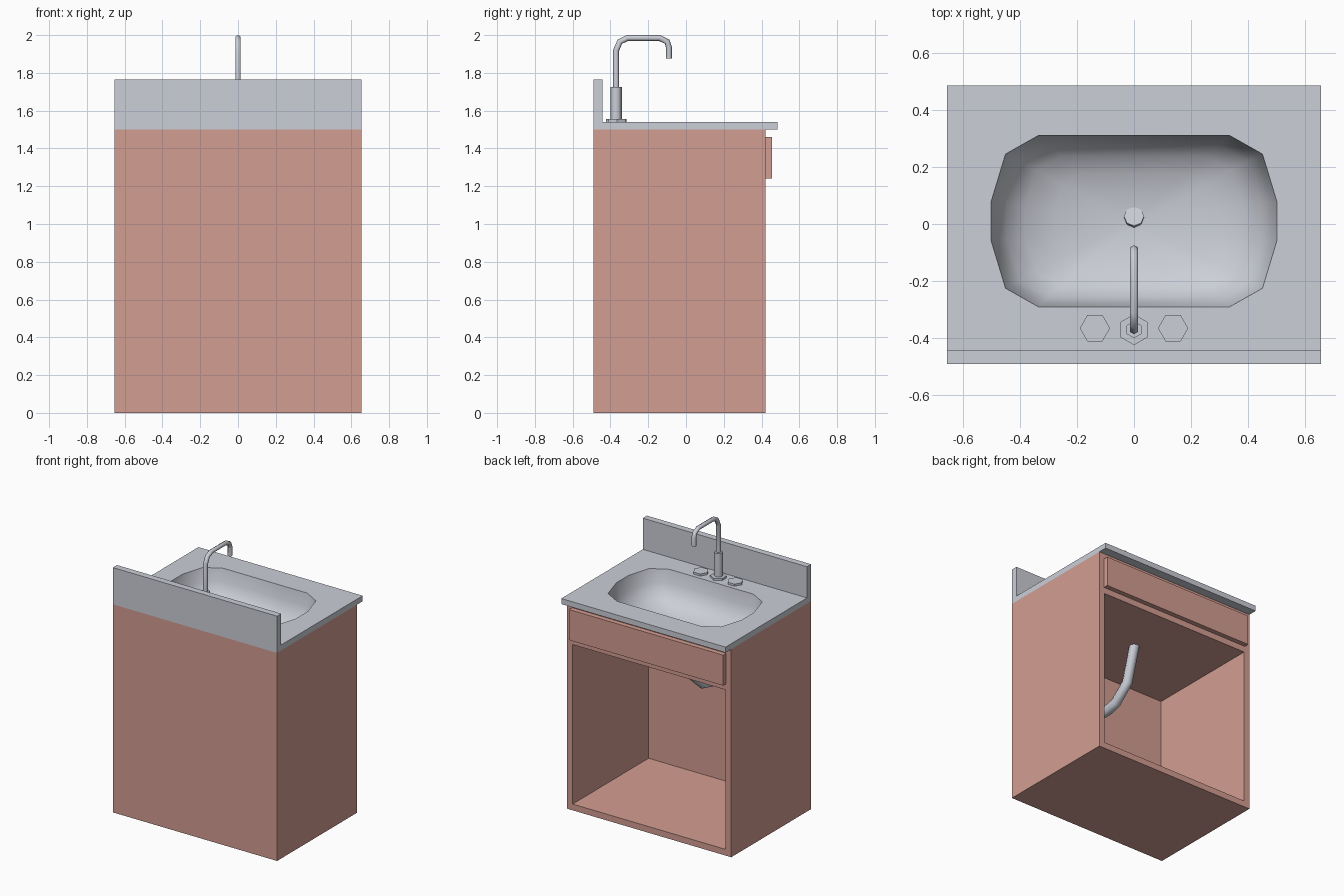
import bpy, bmesh
from math import sin, cos, pi, radians
from mathutils import Vector

cube = bpy.data.objects.get("Cube")
if cube:
    bpy.data.objects.remove(cube)


def material(name, rgb):
    m = bpy.data.materials.new(name)
    m.use_nodes = True
    m.diffuse_color = (*rgb, 1)
    m.node_tree.nodes["Principled BSDF"].inputs["Base Color"].default_value = (*rgb, 1)
    return m


STEEL = material("pale steel grey", (0.60, 0.62, 0.68))
WOOD = material("dusty terracotta", (0.65, 0.34, 0.287))


def skin(bm, loops, cap_start=True, cap_end=True):
    """Join matching closed loops of points with quads."""
    rings = [[bm.verts.new(p) for p in loop] for loop in loops]
    for a, b in zip(rings, rings[1:]):
        for i in range(len(a)):
            j = (i + 1) % len(a)
            bm.faces.new((a[i], a[j], b[j], b[i]))
    if cap_start:
        bm.faces.new(rings[0][::-1])
    if cap_end:
        bm.faces.new(rings[-1])
    return rings


def finish(bm, name, mat, smooth_angle=0):
    bmesh.ops.recalc_face_normals(bm, faces=bm.faces[:])
    if smooth_angle:
        for f in bm.faces:
            f.smooth = True
        for e in bm.edges:
            if len(e.link_faces) == 2:
                e.smooth = e.calc_face_angle() < radians(smooth_angle)
    mesh = bpy.data.meshes.new(name)
    bm.to_mesh(mesh)
    bm.free()
    mesh.materials.append(mat)
    ob = bpy.data.objects.new(name, mesh)
    bpy.context.collection.objects.link(ob)


def rect(y, x, z0, z1):
    return [(-x, y, z0), (x, y, z0), (x, y, z1), (-x, y, z1)]


def tube(name, path, radius, x=0, turn=0, sides=6, smooth_angle=65):
    """Sweep a polygon along a (y, z) path."""
    pts = [Vector((x, y, z)) for y, z in path]
    loops = []
    for i, p in enumerate(pts):
        t = Vector((0, 0, 0))
        if i > 0:
            t += (p - pts[i - 1]).normalized()
        if i < len(pts) - 1:
            t += (pts[i + 1] - p).normalized()
        t.normalize()
        n = Vector((0, t.z, -t.y))
        angles = [turn + 2 * pi * k / sides for k in range(sides)]
        loops.append([p + radius * (cos(a) * n + sin(a) * Vector((1, 0, 0))) for a in angles])
    bm = bmesh.new()
    skin(bm, loops)
    finish(bm, name, STEEL, smooth_angle)


W, BACK, FACE, TOP = 0.655, -0.49, 0.42, 1.5

# Cabinet shell with a recessed open cupboard, open under the counter
bm = bmesh.new()
skin(bm, [rect(BACK, W, 0, TOP), rect(FACE, W, 0, TOP),
          rect(FACE, 0.61, 0.045, 1.195), rect(-0.445, 0.61, 0.045, 1.195)])
bmesh.ops.delete(bm, geom=[f for f in bm.faces if f.calc_center_median().z > TOP - 0.01],
                 context='FACES_ONLY')
finish(bm, "cabinet", WOOD)

# False drawer front
bm = bmesh.new()
skin(bm, [rect(FACE, 0.615, 1.24, 1.46), rect(0.455, 0.615, 1.24, 1.46)])
finish(bm, "drawer_front", WOOD)

# Counter and backsplash from one side profile
DECK = 1.54
profile = [(BACK, TOP), (FACE, TOP), (0.485, TOP), (0.485, DECK),
           (-0.443, DECK), (-0.443, 1.765), (BACK, 1.765)]
bm = bmesh.new()
a, b = skin(bm, [[(s * W, y, z) for y, z in profile] for s in (-1, 1)])
under = bm.faces.get((a[0], a[1], b[1], b[0]))
deck = bm.faces.get((a[3], a[4], b[4], b[3]))
deck_edges = list(deck.edges)
bmesh.ops.delete(bm, geom=[under, deck], context='FACES_ONLY')

# Basin: rounded outline shrinking towards the bottom
half = [(0.5, 0.07), (0.45, 0.235), (0.335, 0.30)]
quarter = half + [(-x, y) for x, y in reversed(half)]
outline = quarter + [(-x, -y) for x, y in quarter]
rings = [(1, DECK), (0.96, 1.45), (0.89, 1.385), (0.76, 1.335),
         (0.55, 1.3), (0.3, 1.28), (0.1, 1.272)]
basin = skin(bm, [[(x * s, y * s + 0.01, z) for x, y in outline] for s, z in rings],
             cap_start=False)
rim = basin[0]
rim_edges = [bm.edges.get((rim[i - 1], rim[i])) for i in range(len(rim))]
bmesh.ops.triangle_fill(bm, edges=deck_edges + rim_edges, use_beauty=True,
                        normal=(0, 0, 1))
finish(bm, "counter_and_basin", STEEL, 50)

# Drain pipe from the basin to the rear wall
tube("drain_pipe", [(0.027, 1.283), (-0.07, 0.95), (-0.19, 0.845), (-0.27, 0.825),
                    (-0.45, 0.825)], 0.035, sides=8)

# Tap: base, sleeve, curved spout
TAP = -0.37
tube("tap_base", [(TAP, DECK), (TAP, 1.555)], 0.054, smooth_angle=0)
tube("tap_sleeve", [(TAP, 1.55), (TAP, 1.725)], 0.03)
tube("tap_spout", [(TAP, 1.72), (TAP, 1.92), (-0.35, 1.965), (-0.31, 1.985),
                   (-0.14, 1.985), (-0.1, 1.965), (-0.09, 1.935), (-0.09, 1.875)], 0.016)

# Hexagonal tap knobs
for side, x in (("left", 0.137), ("right", -0.137)):
    tube(side + "_tap_knob", [(-0.365, DECK), (-0.365, 1.555)], 0.053, x=x,
         turn=pi / 6, smooth_angle=0)
